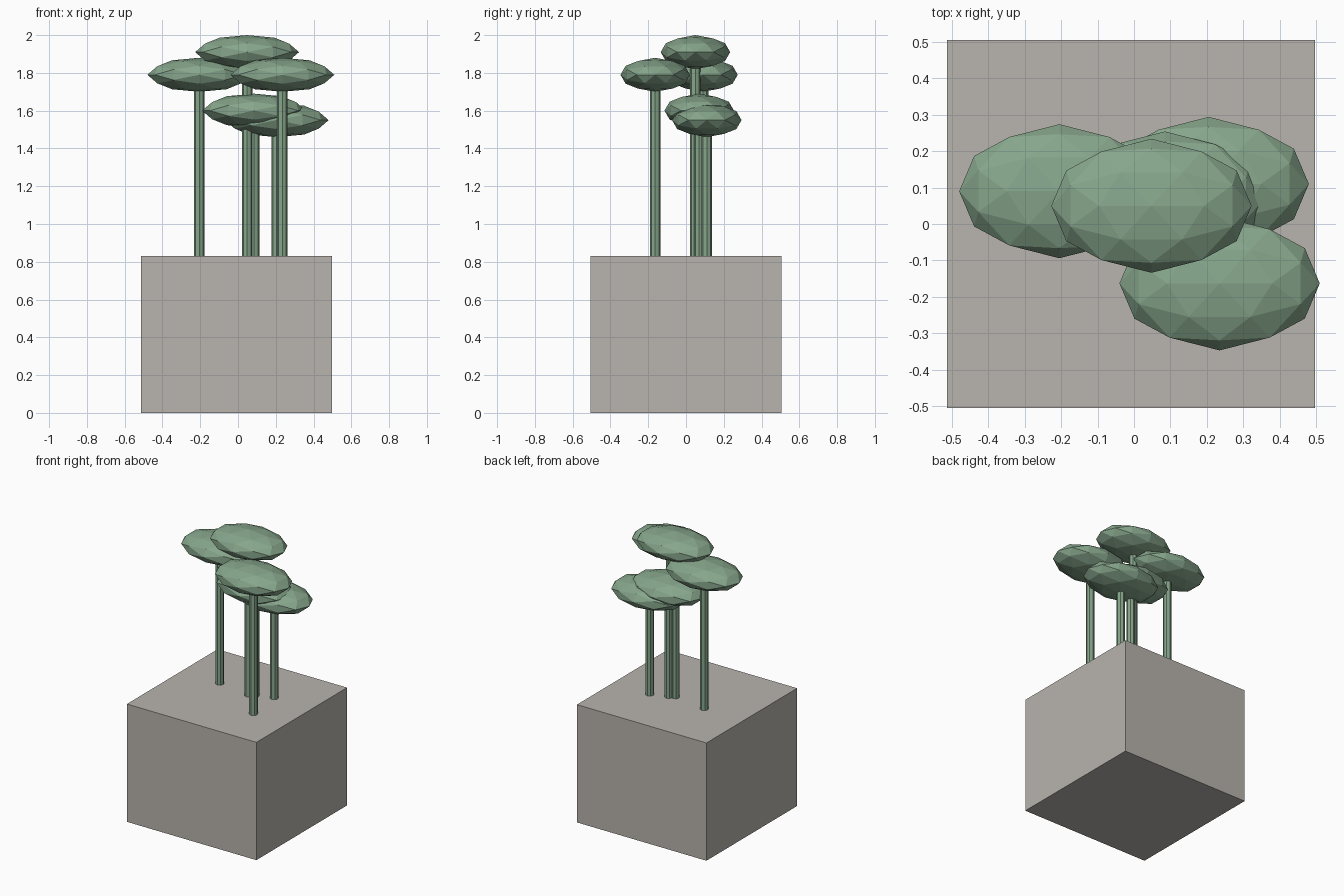
import bpy, bmesh
from mathutils import Vector
from itertools import product, combinations

if "Cube" in bpy.data.objects:
    bpy.data.objects.remove(bpy.data.objects["Cube"], do_unlink=True)


def make_material(name, rgb):
    mat = bpy.data.materials.new(name)
    mat.use_nodes = True
    mat.diffuse_color = (*rgb, 1)
    mat.node_tree.nodes["Principled BSDF"].inputs["Base Color"].default_value = (*rgb, 1)
    return mat


stone = make_material("warm_grey_stone", (0.48, 0.455, 0.42))
green = make_material("sage_green", (0.24, 0.38, 0.26))


def add_object(name, bm, mat, location):
    bmesh.ops.recalc_face_normals(bm, faces=bm.faces)
    mesh = bpy.data.meshes.new(name)
    bm.to_mesh(mesh)
    bm.free()
    mesh.materials.append(mat)
    obj = bpy.data.objects.new(name, mesh)
    obj.location = location
    bpy.context.collection.objects.link(obj)
    return obj


def faceted_ball():
    """Icosahedron split once, with a vertex on every axis."""
    golden = (1 + 5 ** 0.5) / 2
    corners = []
    for a, b in product((-1, 1), repeat=2):
        corners += [Vector(p).normalized() for p in
                    ((a * golden, b, 0), (0, a * golden, b), (b, 0, a * golden))]
    middles = [(p + q).normalized() for p, q in combinations(corners, 2)
               if (p - q).length < 1.1]
    bm = bmesh.new()
    for point in corners + middles:
        bm.verts.new(point)
    bmesh.ops.convex_hull(bm, input=bm.verts)
    return bm


# Square planter block
BASE_TOP = 0.83
bm = bmesh.new()
bmesh.ops.create_cube(bm, size=1)
bmesh.ops.scale(bm, vec=(1.01, 1.01, BASE_TOP), verts=bm.verts)
add_object("planter_block", bm, stone, (-0.008, 0, BASE_TOP / 2))

# Trees: centre of each flattened crown
trees = {
    "left_rear": (-0.205, 0.09, 1.79),
    "top": (0.048, 0.05, 1.91),
    "right_front": (0.235, -0.163, 1.79),
    "middle_low": (0.085, 0.07, 1.6),
    "right_rear_low": (0.205, 0.11, 1.55),
}
for name, (x, y, z) in trees.items():
    height = z - BASE_TOP
    bm = bmesh.new()
    bmesh.ops.create_cone(bm, cap_ends=True, segments=8, radius1=0.028,
                          radius2=0.028, depth=height)
    add_object(name + "_trunk", bm, green, (x, y, BASE_TOP + height / 2))

    bm = faceted_ball()
    bmesh.ops.scale(bm, vec=(0.275, 0.184, 0.09), verts=bm.verts)
    add_object(name + "_crown", bm, green, (x, y, z))
